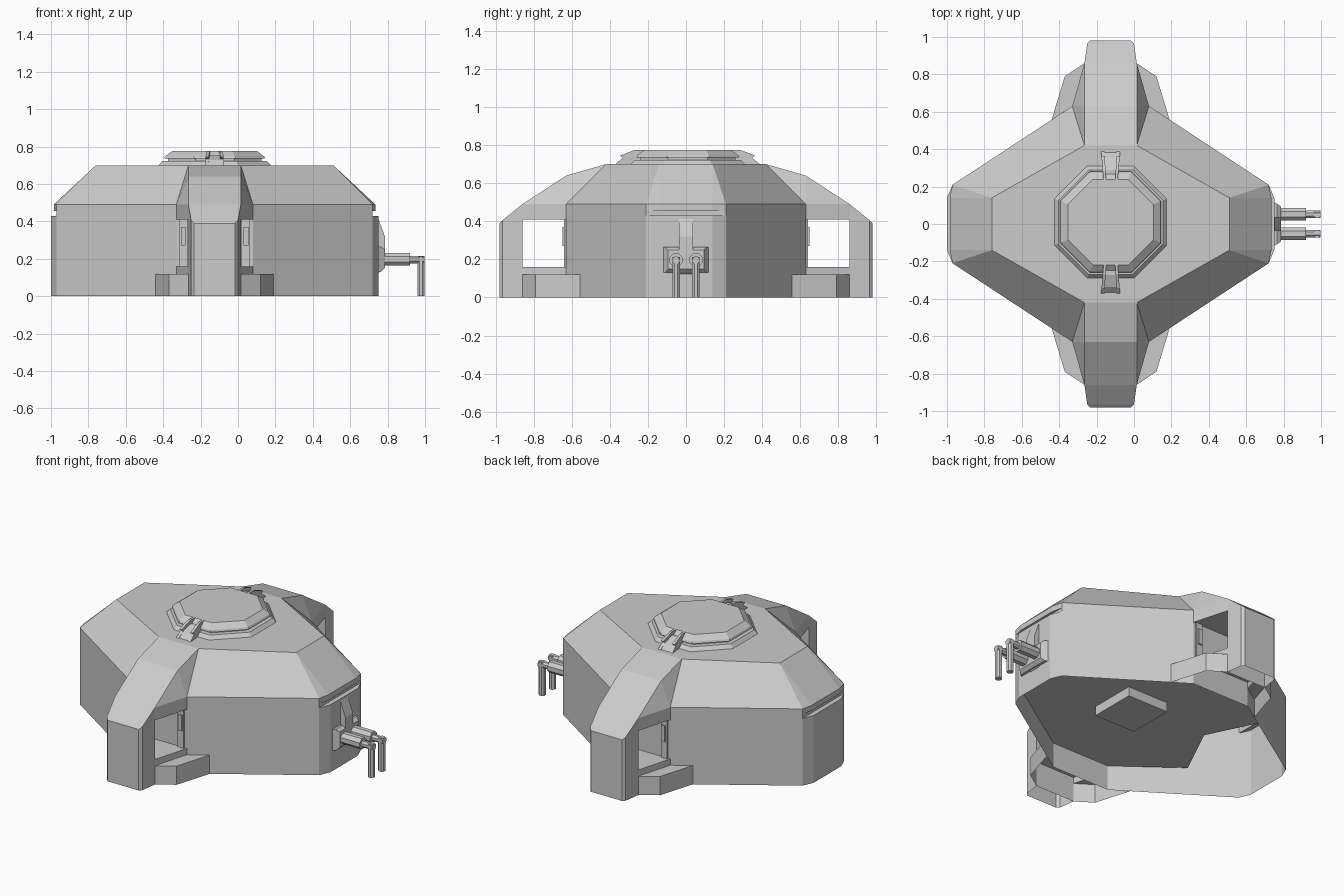
import bpy, bmesh, math
from mathutils import Vector

if "Cube" in bpy.data.objects:
    bpy.data.objects.remove(bpy.data.objects["Cube"])

CX = -0.125  # the bunker is symmetric about this x


def finish(name, bm):
    bmesh.ops.remove_doubles(bm, verts=bm.verts, dist=0.0005)
    bmesh.ops.dissolve_limit(bm, angle_limit=0.01, verts=bm.verts, edges=bm.edges)
    bmesh.ops.recalc_face_normals(bm, faces=bm.faces)
    me = bpy.data.meshes.new(name)
    bm.to_mesh(me)
    bm.free()
    ob = bpy.data.objects.new(name, me)
    bpy.context.collection.objects.link(ob)
    return ob


def mirrored(name, faces, signs=((1, 1), (-1, 1), (1, -1), (-1, -1))):
    """Faces of one quarter (u, y, z), reflected about CX and y = 0."""
    bm = bmesh.new()
    for sx, sy in signs:
        for f in faces:
            pts = [(CX + sx * u, sy * y, z) for u, y, z in f]
            if sx * sy < 0:
                pts.reverse()
            bm.faces.new([bm.verts.new(p) for p in pts])
    return finish(name, bm)


def wall(path, z0, z1):
    return [[(*a, z0), (*b, z0), (*b, z1), (*a, z1)] for a, b in zip(path, path[1:])]


def flat(path, z):
    return [[(*p, z) for p in path]]


def prism(name, profile, place, lo, hi):
    """Extrude a 2D profile; place(a, b, t) gives the 3D point."""
    bm = bmesh.new()
    rings = [[bm.verts.new(place(a, b, t)) for a, b in profile] for t in (lo, hi)]
    n = len(profile)
    for i in range(n):
        j = (i + 1) % n
        bm.faces.new((rings[0][i], rings[0][j], rings[1][j], rings[1][i]))
    bm.faces.new(rings[0][::-1])
    bm.faces.new(rings[1])
    return finish(name, bm)


def box(name, x0, x1, y0, y1, z0, z1):
    return prism(name, [(x0, y0), (x1, y0), (x1, y1), (x0, y1)],
                 lambda a, b, t: (a, b, t), z0, z1)


def rod(name, a, b, r, sides=8):
    a, b = Vector(a), Vector(b)
    q = (b - a).to_track_quat('Z', 'Y')
    prof = [(r * math.cos(t), r * math.sin(t)) for t in
            [(i + 0.5) * math.tau / sides for i in range(sides)]]
    return prism(name, prof, lambda u, v, t: a + q @ Vector((u, v, t)), 0, (b - a).length)


# Main hollow shell: end walls with a viewing slit, long walls, door walls
end = [(.875, 0), (.875, .14), (.845, .21)]
eave = [(.86, 0), (.86, .14), (.845, .21)]
slit = [(.845, 0), (.845, .21)]
shell = wall(end, 0, .43) + wall(slit, .43, .455) + wall(eave, .455, .49)
shell += flat(end + [(.845, 0)], .43) + flat(eave + [(.845, 0)], .455)
shell += wall([(.845, .21), (.205, .63)], 0, .49)
shell += wall([(.205, .63), (0, .63)], 0, .41)
# Sloping roof and flat top
shell += [
    [(.86, 0, .49), (.86, .14, .49), (.635, .14, .7), (.635, 0, .7)],
    [(.86, .14, .49), (.845, .21, .49), (.635, .14, .7)],
    [(.845, .21, .49), (.205, .63, .49), (.14, .42, .7), (.635, .14, .7)],
    [(0, 0, .7), (.635, 0, .7), (.635, .14, .7), (.14, .42, .7), (0, .42, .7)],
]
mirrored("bunker_shell", shell)

# Buttress arches over both entrances
spine = [(.14, .42, .7), (.14, .63, .64), (.14, .86, .49), (.125, .965, .405), (.11, .98, .39)]
arch = [[(0, a[1], a[2]), a, b, (0, b[1], b[2])] for a, b in zip(spine, spine[1:])]
arch += [[(a[0], a[1], 0), (b[0], b[1], 0), b, a] for a, b in zip(spine[2:], spine[3:])]
arch += wall([(.11, .98), (0, .98)], 0, .39)
arch += wall([(0, .86), (.14, .86)], 0, .41)
arch += [[(.14, .42, .7), (.205, .63, .49), (.14, .63, .64)],
         [(.205, .63, .49), (.14, .86, .49), (.14, .63, .64)]]
arch += wall([(.205, .63), (.14, .86)], .41, .49)
arch += flat([(0, .63), (.205, .63), (.14, .86), (0, .86)], .41)
mirrored("entrance_arches", arch)

# Entrance steps and raised passage floor
steps = wall([(.315, .558), (.245, .79), (.14, .86)], 0, .12)
steps += flat([(.205, .63), (.315, .558), (.245, .79), (.14, .86)], .12)
steps += wall([(.205, .63), (.14, .86)], .12, .16)
steps += flat([(0, .63), (.205, .63), (.14, .86), (0, .86)], .16)
mirrored("entrance_steps", steps)

# Raised inner floor, seen from below, with a square block under it
floor = [(-.53, 0), (-.70, .35), (-.33, .63), (.08, .63), (.72, .21), (.75, .14)]
floor += [(x, -y) for x, y in floor[:0:-1]]
prism("inner_floor", floor, lambda a, b, t: (a, b, t), .16, .17)
box("floor_block", -.125, .165, -.15, .15, .10, .16)

# Door frames in the passages
for sy, side in ((-1, "front"), (1, "back")):
    for sx in (-1, 1):
        for w0, w1, d, z0, z1 in ((.145, .19, .64, .16, .41), (.155, .18, .65, .27, .37)):
            xs = sorted((CX + sx * w0, CX + sx * w1))
            ys = sorted((sy * .63, sy * d))
            box(side + "_door_frame", *xs, *ys, z0, z1)

# Octagonal roof hatch in stacked tapering tiers
tiers = [(.30, .70), (.28, .722), (.25, .722), (.25, .735), (.27, .735), (.265, .747), (.228, .775)]
bm = bmesh.new()
rings = []
for r, z in tiers:
    R = r / math.cos(math.pi / 8)
    rings.append([bm.verts.new((CX + R * math.cos((i + .5) * math.pi / 4),
                                .01 + R * math.sin((i + .5) * math.pi / 4), z)) for i in range(8)])
for lo, hi in zip(rings, rings[1:]):
    for i in range(8):
        j = (i + 1) % 8
        bm.faces.new((lo[i], lo[j], hi[j], hi[i]))
bm.faces.new(rings[-1])
finish("roof_hatch", bm)

# Clamps on the front and back of the hatch: two rails and a sunken middle
rail = [(.22, .725), (.22, .776), (.275, .776), (.355, .745), (.34, .733), (.38, .70), (.27, .70)]
middle = [(.235, .70), (.235, .752), (.28, .752), (.345, .728), (.375, .70)]
for sy in (-1, 1):
    def place(a, b, t):
        return (CX + t * (.75 + (a - .22) * 1.7), .008 + sy * a, b)
    prism("hatch_clamp_rail", rail, place, -.05, -.032)
    prism("hatch_clamp_rail", rail, place, .032, .05)
    prism("hatch_clamp_middle", middle, place, -.032, .032)

# Pipe mount on the right end
prism("pipe_mount_fin", [(.745, .12), (.785, .15), (.785, .32), (.75, .415), (.745, .415)],
      lambda a, b, t: (a, t, b), -.038, .038)
prism("pipe_mount_base", [(.745, .13), (.765, .13), (.785, .15), (.785, .25), (.765, .265), (.745, .265)],
      lambda a, b, t: (a, t * (1.1 - (a - .745) * 6), b), -.11, .11)

# Twin pipes bending down to the ground
for y in (-.052, .052):
    rod("pipe_sleeve", (.78, y, .197), (.92, y, .197), .037)
    rod("pipe_arm", (.91, y, .195), (.998, y, .195), .021)
    rod("pipe_drop", (.979, y, 0), (.979, y, .212), .021)
